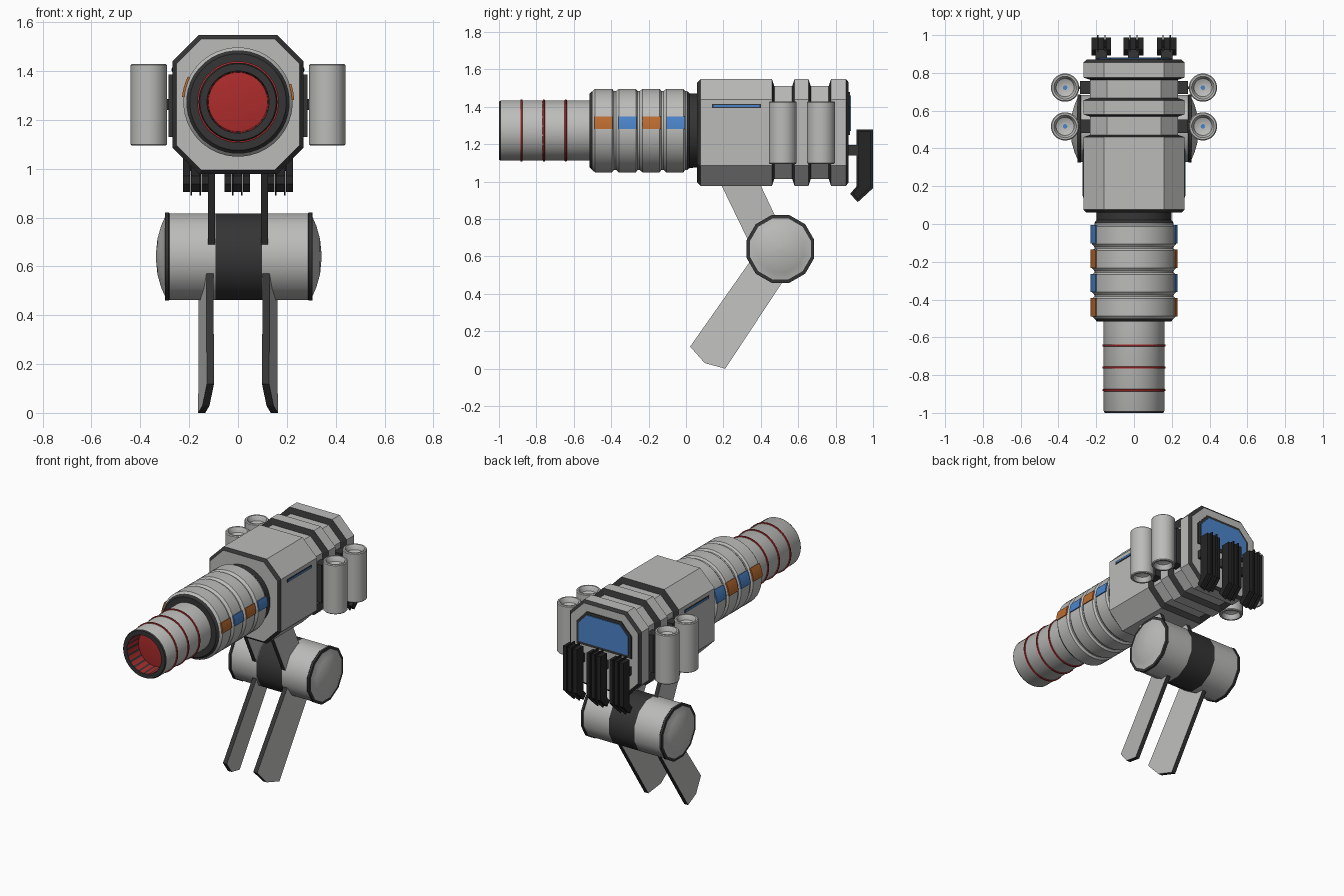
import bpy, bmesh, math
from mathutils import Vector

if "Cube" in bpy.data.objects:
    bpy.data.objects.remove(bpy.data.objects["Cube"])

# ---- flat colours ----
def mat(name, rgb):
    m = bpy.data.materials.new(name)
    m.diffuse_color = (*rgb, 1)
    m.use_nodes = True
    m.node_tree.nodes["Principled BSDF"].inputs["Base Color"].default_value = m.diffuse_color
    return m

MATS = [mat("light grey", (0.50, 0.50, 0.49)), mat("dark grey", (0.035, 0.035, 0.035)),
        mat("red", (0.42, 0.025, 0.025)), mat("blue", (0.07, 0.23, 0.58)),
        mat("orange", (0.50, 0.15, 0.03)), mat("black", (0.018, 0.018, 0.018))]
GREY, DARK, RED, BLUE, ORANGE, BLACK = range(6)
CZ = 1.273  # height of the gun axis


def loft(name, sections, mats, caps=(0, 0), smooth=True):
    """Skin equal-length closed loops; mats holds one colour or a rule f(i) per span."""
    bm = bmesh.new()
    rings = [[bm.verts.new(p) for p in s] for s in sections]
    n = len(rings[0])
    for k in range(len(rings) - 1):
        m = mats[k] if isinstance(mats, (list, tuple)) else mats
        for i in range(n):
            j = (i + 1) % n
            f = bm.faces.new((rings[k][i], rings[k][j], rings[k + 1][j], rings[k + 1][i]))
            f.material_index = m(i) if callable(m) else m
    for ring, m in ((rings[0], caps[0]), (rings[-1], caps[1])):
        bm.faces.new(ring).material_index = m
    bmesh.ops.recalc_face_normals(bm, faces=bm.faces[:])
    me = bpy.data.meshes.new(name)
    bm.to_mesh(me)
    bm.free()
    for m in MATS:
        me.materials.append(m)
    ob = bpy.data.objects.new(name, me)
    bpy.context.collection.objects.link(ob)
    if smooth:
        bpy.ops.object.select_all(action='DESELECT')
        ob.select_set(True)
        bpy.context.view_layer.objects.active = ob
        bpy.ops.object.shade_smooth_by_angle(angle=math.radians(32))
    return ob


def lathe(name, profile, mats, axis, centre, caps=(0, 0), seg=32):
    """Turn (position, radius) points around an axis through centre."""
    secs = []
    for t, r in profile:
        ring = []
        for i in range(seg):
            a = 2 * math.pi * (i + 0.5) / seg
            u, v = r * math.cos(a), r * math.sin(a)
            p = {'X': (t, u, v), 'Y': (u, t, v), 'Z': (u, v, t)}[axis]
            ring.append(Vector(p) + Vector(centre))
        secs.append(ring)
    return loft(name, secs, mats, caps)


def plate(name, pts, x0, x1, face, edge, shear=lambda y, z: 0):
    """Side outline in (y, z) given thickness from x0 to x1."""
    secs = [[(x + math.copysign(shear(y, z), x), y, z) for y, z in pts] for x in (x0, x1)]
    return loft(name, secs, edge, (face, face), False)


def rect(y0, y1, z0, z1):
    return [(y0, z0), (y1, z0), (y1, z1), (y0, z1)]


# ---- barrel with ribbed red bore ----
axis_c = (0, 0, CZ)
stripe = lambda i: DARK if i % 3 == 2 else RED
lathe("barrel", [(-0.45, 0.155), (-0.45, 0.161), (-0.99, 0.161), (-1.0, 0.156), (-1.0, 0.127), (-0.55, 0.104)],
      [GREY, GREY, DARK, DARK, stripe], 'Y', axis_c, (GREY, DARK), 60)
for i, y in enumerate((-0.88, -0.76, -0.643)):
    lathe(f"barrel_ring_{i}", [(y - 0.007, 0.158), (y - 0.004, 0.167), (y + 0.004, 0.167), (y + 0.007, 0.158)],
          RED, 'Y', axis_c, (RED, RED), 40)

# ---- banded sleeve and neck ----
prof, cols = [(-0.515, 0.198), (-0.5, 0.212)], [DARK]
for i in range(4):
    y = -0.5 + i * 0.127
    prof += [(y + 0.004, 0.216), (y + 0.014, 0.224), (y + 0.105, 0.224), (y + 0.115, 0.211), (y + 0.125, 0.211)]
    cols += [GREY] * 5
prof += [(0.02, 0.200), (0.075, 0.198)]
cols += [DARK, DARK]
lathe("barrel_sleeve", prof, cols, 'Y', axis_c, (DARK, DARK), 40)
for s, a0, a1 in ((1, 2, 19), (-1, 5, 27)):
    for i in range(4):
        y = -0.49 + i * 0.129
        angs = [math.radians(a0 + (a1 - a0) * k / 4) for k in range(5)]
        arc = [(0.221, a) for a in angs] + [(0.230, a) for a in reversed(angs)]
        c = BLUE if i % 2 else ORANGE
        loft(f"sleeve_marker_{i}_{s}", [[(s * r * math.cos(a), yy, CZ + r * math.sin(a)) for r, a in arc]
                                        for yy in (y, y + 0.097)], c, (c, c))

# ---- octagonal body with two grooves ----
def octagon(y, d):
    w, h, k = 0.268 - d, 0.285 - d, 0.108 - d * 0.5
    q = [(w, h - k), (w - k, h)]
    q += [(-x, z) for x, z in reversed(q)]
    q += [(-x, -z) for x, z in q]
    return [(x, y, 1.263 + z) for x, z in q]

steps = [(0.06, 0.017), (0.077, 0), (0.46, 0), (0.472, 0.036), (0.568, 0.036), (0.58, 0), (0.655, 0),
         (0.667, 0.036), (0.763, 0.036), (0.775, 0), (0.855, 0), (0.87, 0.017)]
loft("body", [octagon(*s) for s in steps],
     [GREY if a[1] == b[1] else DARK for a, b in zip(steps, steps[1:])], (GREY, GREY), False)

# ---- rear window in dark frame ----
for name, d, y1, c in (("rear_window_frame", 0, 0.876, DARK), ("rear_window", 0.02, 0.881, BLUE)):
    pts = [(0.205 - d, 1.25 + d), (0.205 - d, 1.40 - d / 3), (0.13 - d / 3, 1.48 - d)]
    pts += [(-x, z) for x, z in reversed(pts)]
    loft(name, [[(x, y, z) for x, z in pts] for y in (0.867, y1)], c, (c, c), False)

# ---- rear cooling fins ----
outer = [(0.912, 1.28), (1.0, 1.28), (1.0, 0.965), (0.918, 0.89), (0.878, 0.935), (0.912, 0.975)]
inner = [(0.922, 1.268), (0.988, 1.268), (0.988, 0.972), (0.918, 0.905), (0.892, 0.937), (0.922, 0.97)]
for i, x in enumerate((-0.173, -0.003, 0.173)):
    for j in (-1, 0, 1):
        xx = x + j * 0.038
        plate(f"fin_core_{i}_{j}", inner, xx - 0.0145, xx + 0.0145, BLACK, BLACK)
    plate(f"fin_web_{i}", rect(0.932, 0.978, 0.99, 1.25), x - 0.05, x + 0.05, BLACK, BLACK)
    for j in (-1, 1):
        xx = x + j * 0.019
        plate(f"fin_blade_{i}_{j}", outer, xx - 0.003, xx + 0.003, BLACK, BLACK)
    plate(f"fin_mount_{i}", rect(0.86, 0.94, 1.14, 1.195), x - 0.03, x + 0.03, DARK, DARK)

for s in (1, -1):
    tag = "right" if s > 0 else "left"
    # ---- side slits ----
    plate("slit_frame_" + tag, rect(0.14, 0.40, 1.395, 1.415), s * 0.262, s * 0.271, DARK, DARK)
    plate("slit_light_" + tag, rect(0.147, 0.393, 1.400, 1.410), s * 0.262, s * 0.273, BLUE, BLUE)
    # ---- canisters ----
    for i, y in enumerate((0.517, 0.722)):
        half = [(0.125, 0.012), (0.125, 0.026), (0.135, 0.048), (0.160, 0.055), (0.167, 0.060),
                (0.167, 0.070), (0.162, 0.075)]
        full = half + [(-t, r) for t, r in reversed(half)]
        lathe(f"canister_{tag}_{i}", full, GREY, 'Z', (s * 0.365, y, 1.262), (BLUE, BLUE), 24)
        plate(f"canister_bracket_{tag}_{i}", rect(y - 0.007, y + 0.007, 1.24, 1.285),
              s * 0.22, s * 0.30, DARK, DARK)
        plate(f"canister_plate_{tag}_{i}", rect(y - 0.035, y + 0.035, 1.13, 1.385),
              s * 0.225, s * 0.285, DARK, DARK)
    # ---- struts between body and joint ----
    plate("upper_strut_" + tag, [(0.18, 1.0), (0.39, 1.0), (0.56, 0.64), (0.42, 0.56), (0.335, 0.68)],
          s * 0.095, s * 0.122, GREY, DARK)
    # ---- toed-in lower legs ----
    toe = lambda y, z: 0.16 * (0.83 * y - 0.557 * z + 0.05)
    plate("lower_leg_" + tag, [(0.022, 0.118), (0.10, 0.03), (0.21, 0.0), (0.56, 0.53), (0.44, 0.68), (0.40, 0.655)],
          s * 0.098, s * 0.127, GREY, DARK, toe)

# ---- joint drum with domed ends ----
end = [(0.095, 0.183), (0.27, 0.183), (0.283, 0.183), (0.287, 0.187), (0.301, 0.187), (0.302, 0.168),
       (0.318, 0.130), (0.333, 0.075), (0.339, 0.012)]
ecol = [GREY, GREY, DARK, DARK, DARK, GREY, GREY, GREY]
lathe("joint_drum", [(-t, r) for t, r in reversed(end)] + end, ecol[::-1] + [DARK] + ecol,
      'X', (0.003, 0.505, 0.64), (GREY, GREY), 12)
